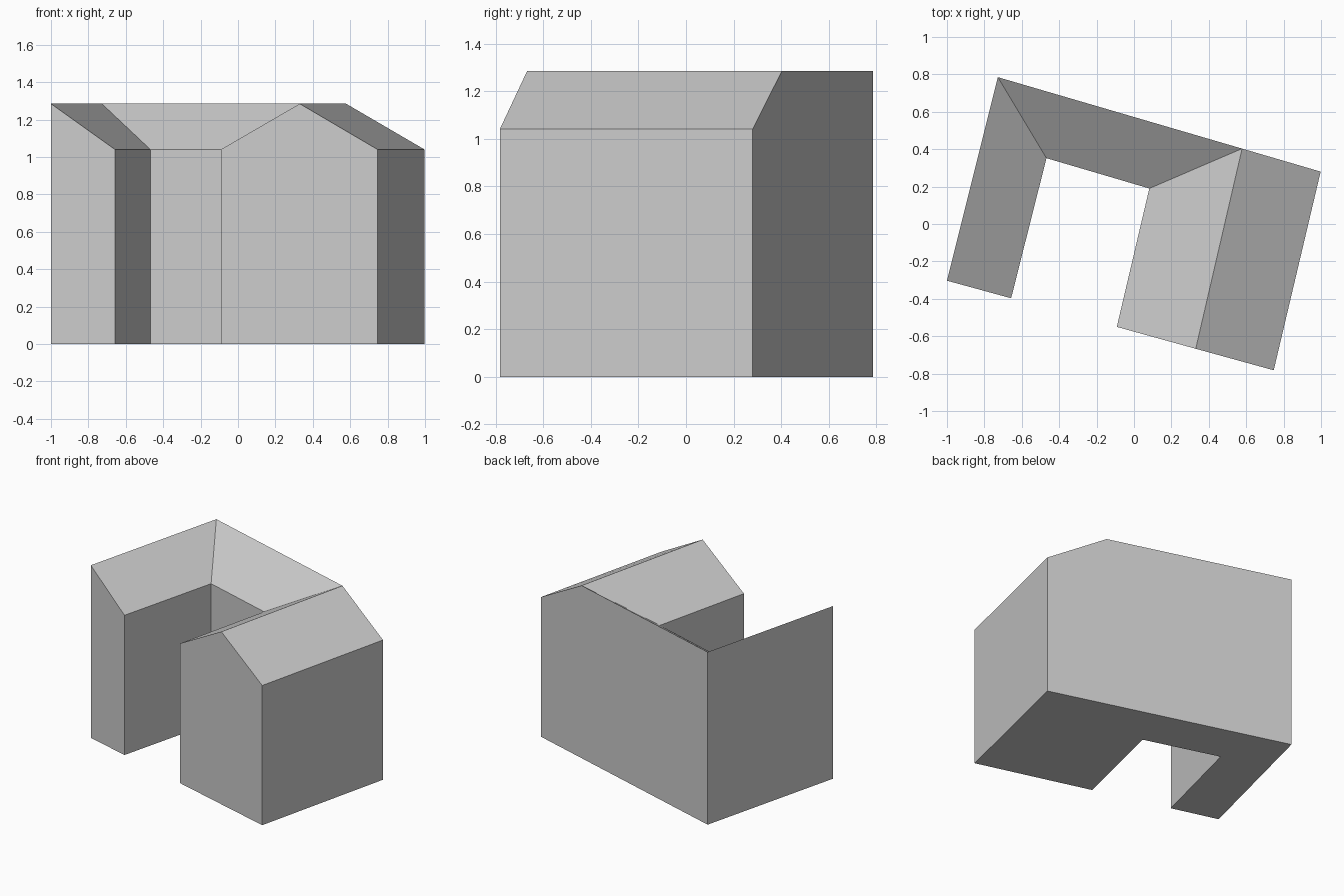
import bpy
import bmesh

cube = bpy.data.objects.get("Cube")
if cube:
    bpy.data.objects.remove(cube, do_unlink=True)

EAVE, RIDGE = 1.04, 1.285

# Ground plan of the U-shaped building, counterclockwise: x, y, wall height
PLAN = {
    "back_right": (-0.728, 0.785, RIDGE),
    "narrow_outer": (-1.0, -0.303, RIDGE),
    "narrow_inner": (-0.657, -0.397, EAVE),
    "court_right": (-0.468, 0.352, EAVE),
    "court_left": (0.082, 0.19, EAVE),
    "wide_inner": (-0.092, -0.55, EAVE),
    "gable_front": (0.33, -0.667, RIDGE),
    "wide_outer": (0.747, -0.782, EAVE),
    "back_left": (0.998, 0.28, EAVE),
    "gable_back": (0.578, 0.403, RIDGE),
}
CORNERS = list(PLAN)


def top(name):
    return PLAN[name]


def base(name):
    x, y, _ = PLAN[name]
    return (x, y, 0)


def make_part(name, polygons, material):
    """Build an object from polygons, welding shared corners."""
    bm = bmesh.new()
    for polygon in polygons:
        bm.faces.new([bm.verts.new(p) for p in polygon])
    bmesh.ops.remove_doubles(bm, verts=bm.verts[:], dist=0.0001)
    mesh = bpy.data.meshes.new(name)
    bm.to_mesh(mesh)
    bm.free()
    mesh.materials.append(material)
    obj = bpy.data.objects.new(name, mesh)
    bpy.context.collection.objects.link(obj)
    return obj


grey = bpy.data.materials.new("light_grey")
grey.use_nodes = True
colour = (0.6, 0.6, 0.6, 1)
grey.diffuse_color = colour
grey.node_tree.nodes["Principled BSDF"].inputs["Base Color"].default_value = colour

# Walls rise from each plan edge up to the eave or ridge
walls = [(base(a), base(b), top(b), top(a))
         for a, b in zip(CORNERS, CORNERS[1:] + CORNERS[:1])]
make_part("walls", walls, grey)

# Floor closes the underside
make_part("floor", [[base(c) for c in reversed(CORNERS)]], grey)

# Roof slopes: narrow wing, back range, and both sides of the gabled wing
slopes = [
    ("back_right", "narrow_outer", "narrow_inner", "court_right"),
    ("back_right", "court_right", "court_left", "gable_back"),
    ("court_left", "wide_inner", "gable_front", "gable_back"),
    ("gable_front", "wide_outer", "back_left", "gable_back"),
]
make_part("roof", [[top(c) for c in slope] for slope in slopes], grey)
